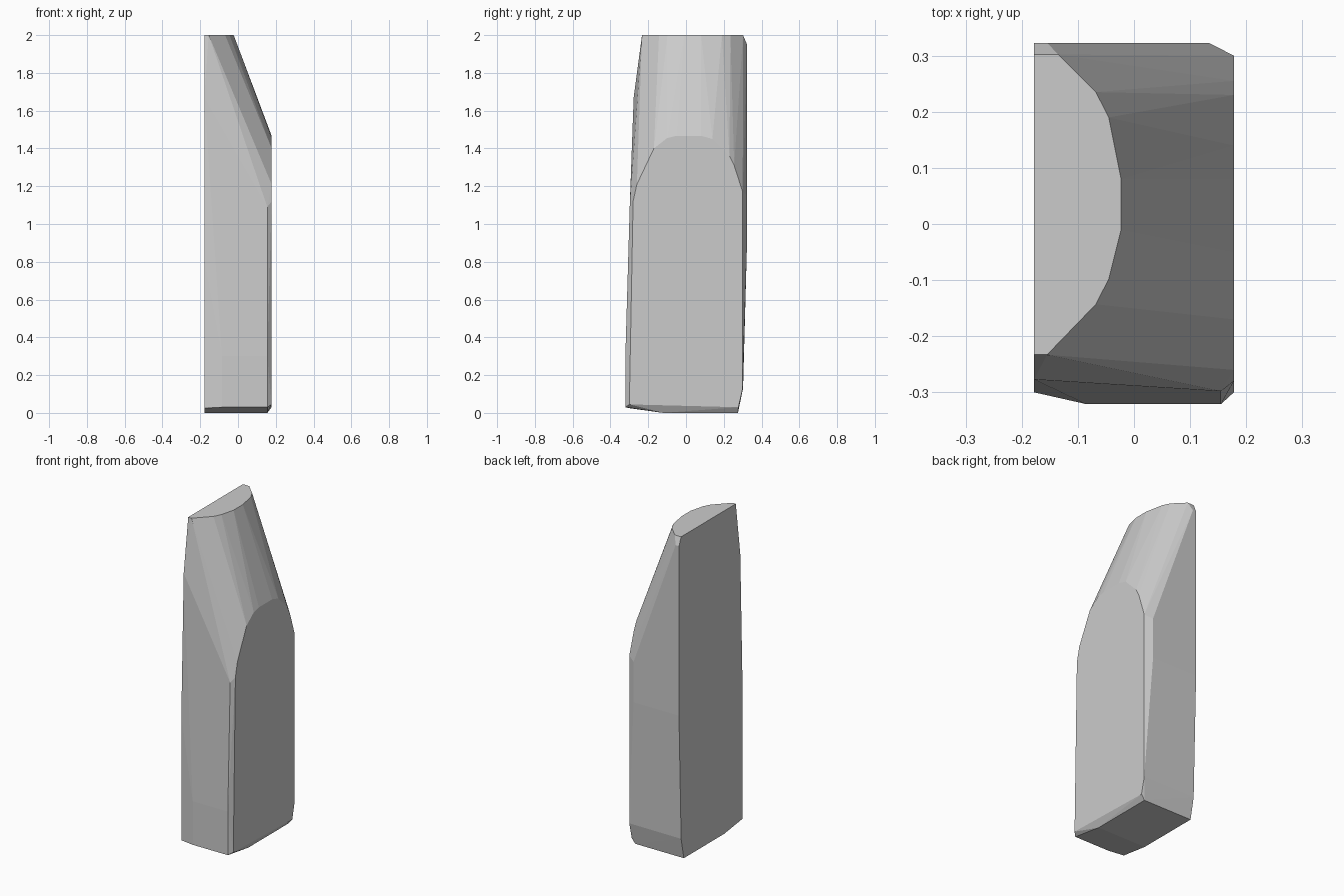
import bpy, bmesh

# Each planar outline is swept into the others by a convex hull
# Curved crown at z = 2, as (x, y)
crown = [(-.178, -.233), (-.155, -.233), (-.068, -.143), (-.045, -.098), (-.023, -.01),
         (-.023, .08), (-.045, .19), (-.068, .235), (-.135, .302), (-.178, .302)]
# Flat back at x = -0.178, as (y, z)
back = [(-.277, 1.67), (-.30, .8), (-.30, .025), (-.12, 0),
        (.275, 0), (.302, .13), (.323, .9), (.323, 1.95)]
# Arched front at x = 0.178, as (y, z)
front = [(-.30, .045), (-.28, 1.12), (-.26, 1.21), (-.17, 1.40), (-.10, 1.455),
         (-.05, 1.467), (.08, 1.467), (.14, 1.45), (.23, 1.36), (.255, 1.31),
         (.30, 1.17), (.30, .13), (.277, .03)]
# Chamfered corners and side ridges
corners = [(-.155, .323, 1.95), (.133, .323, 1.15), (.133, .323, .9),
           (.155, -.298, 1.09), (.155, -.321, .30), (.155, -.321, .03),
           (-.085, -.321, .03), (-.085, -.321, .30),
           (.155, -.12, 0), (.155, .275, 0)]

points = ([(x, y, 2) for x, y in crown] + [(-.178, y, z) for y, z in back]
          + [(.178, y, z) for y, z in front] + corners)

bm = bmesh.new()
for p in points:
    bm.verts.new(p)
hull = bmesh.ops.convex_hull(bm, input=bm.verts)
loose = [v for v in bm.verts if not v.link_faces]
bmesh.ops.delete(bm, geom=loose, context='VERTS')
# Merge coplanar triangles into clean flat faces
bmesh.ops.dissolve_limit(bm, angle_limit=.01, verts=bm.verts, edges=bm.edges)
bmesh.ops.recalc_face_normals(bm, faces=bm.faces)
mesh = bpy.data.meshes.new("stone_slab")
bm.to_mesh(mesh)
bm.free()
slab = bpy.data.objects.new("stone_slab", mesh)
bpy.context.collection.objects.link(slab)
